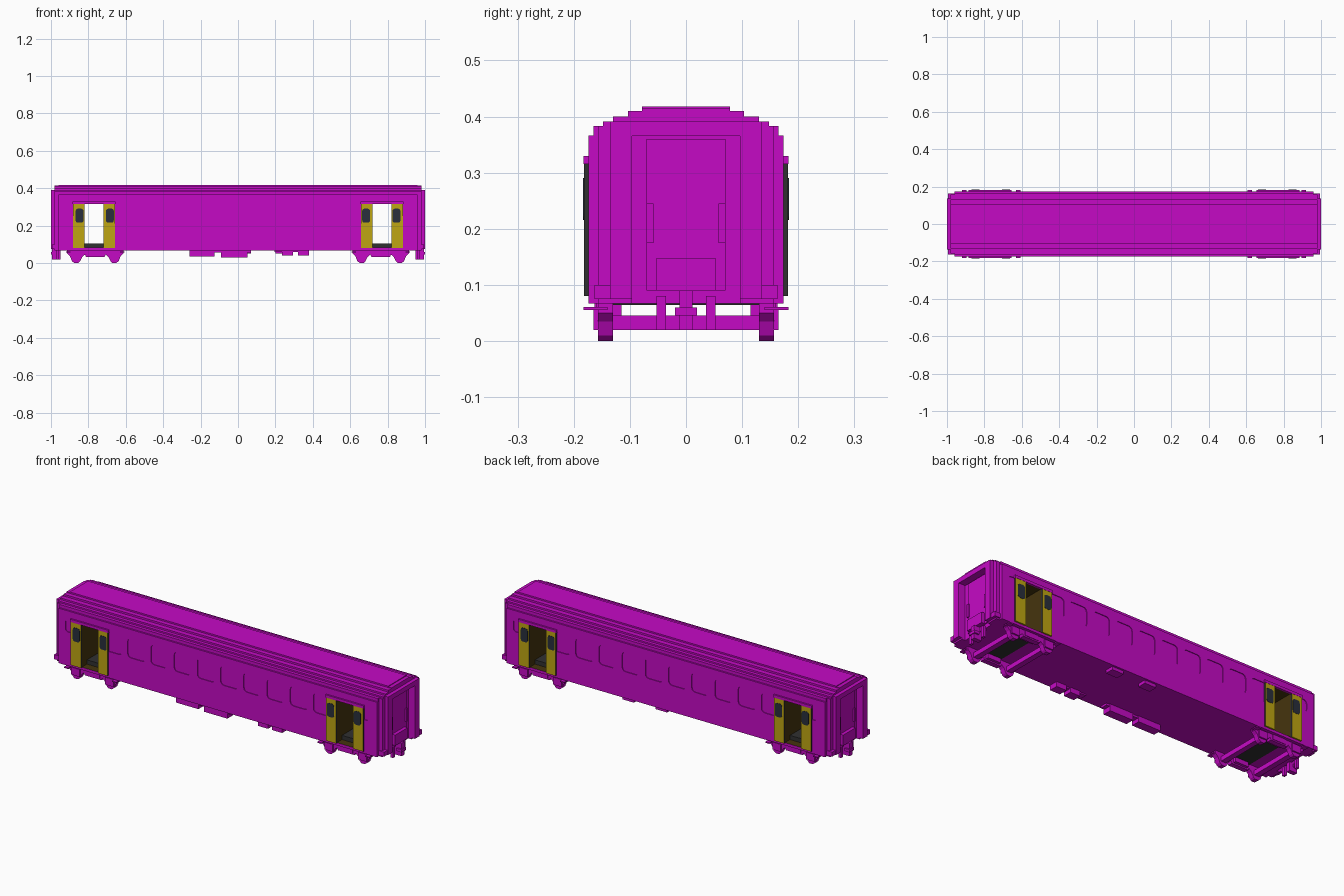
import bpy, bmesh
from math import cos, sin, pi

cube = bpy.data.objects.get("Cube")
if cube:
    bpy.data.objects.remove(cube, do_unlink=True)


def material(name, rgb):
    m = bpy.data.materials.new(name)
    m.use_nodes = True
    m.diffuse_color = (*rgb, 1)
    m.node_tree.nodes["Principled BSDF"].inputs["Base Color"].default_value = (*rgb, 1)
    return m


PURPLE = material("bright purple", (0.56, 0.003, 0.56))
YELLOW = material("door yellow", (0.52, 0.38, 0.006))
GLASS = material("slate glass", (0.022, 0.028, 0.045))
DARK = material("dark grey", (0.03, 0.03, 0.03))
BROWN = material("dark brown", (0.06, 0.035, 0.004))


def add_prism(bm, outline, lo, hi, axis):
    """Extrude an outline along x (outline is y,z) or along y (outline is x,z)."""
    def at(p, d):
        return (d, p[0], p[1]) if axis == "x" else (p[0], d, p[1])
    a = [bm.verts.new(at(p, lo)) for p in outline]
    b = [bm.verts.new(at(p, hi)) for p in outline]
    bm.faces.new(a)
    bm.faces.new(b[::-1])
    for i in range(len(a)):
        j = (i + 1) % len(a)
        bm.faces.new((a[i], b[i], b[j], a[j]))


def finish(name, bm, mats):
    bmesh.ops.recalc_face_normals(bm, faces=bm.faces)
    me = bpy.data.meshes.new(name)
    bm.to_mesh(me)
    bm.free()
    for m in mats:
        me.materials.append(m)
    ob = bpy.data.objects.new(name, me)
    bpy.context.collection.objects.link(ob)
    return ob


def prism(name, outline, lo, hi, axis, *mats):
    bm = bmesh.new()
    add_prism(bm, outline, lo, hi, axis)
    return finish(name, bm, mats)


def rect(u0, u1, v0, v1):
    return [(u0, v0), (u1, v0), (u1, v1), (u0, v1)]


def box(name, x0, x1, y0, y1, z0, z1, mat=PURPLE):
    return prism(name, rect(y0, y1, z0, z1), x0, x1, "x", mat)


def rounded(cx, cz, w, h, r):
    """Rounded rectangle outline."""
    pts = []
    for k, (sx, sz) in enumerate([(1, 1), (-1, 1), (-1, -1), (1, -1)]):
        for i in range(4):
            a = (k + i / 3) * pi / 2
            pts.append((cx + sx * (w / 2 - r) + r * cos(a),
                        cz + sz * (h / 2 - r) + r * sin(a)))
    return pts


# Stepped roof cross-section: (half width, top height) from the wall upwards
STEPS = [(0.174, 0.366), (0.165, 0.383), (0.148, 0.391),
         (0.13, 0.40), (0.103, 0.41), (0.078, 0.418)]


def section(limit, top, base, notch=None):
    """Symmetric stepped outline, optionally with an open doorway from below."""
    half, z = [], base
    for w, h in STEPS:
        w, h = min(w, limit), min(h, top)
        half += [(w, z), (w, h)]
        z = h
        if h == top:
            break
    half = [p for i, p in enumerate(half) if i == 0 or p != half[i - 1]]
    pts = half + [(-y, z) for y, z in reversed(half)]
    if notch:
        w, h = notch
        pts += [(-w, base), (-w, h), (w, h), (w, base)]
    return pts


# Body shell with recessed windows and doorways through both sides
DOOR_IN, DOOR_OUT = 0.718, 0.82
body = prism("body", section(0.174, 0.418, 0.067), -0.96, 0.96, "x", PURPLE, BROWN)
bm = bmesh.new()
for s in (-1, 1):
    for i in range(10):
        add_prism(bm, rounded(-0.63 + 0.14 * i, 0.264, 0.107, 0.106, 0.02),
                  s * 0.17, s * 0.2, "y")
    for sx in (-1, 1):
        add_prism(bm, rounded(sx * 0.872, 0.284, 0.095, 0.066, 0.018),
                  s * 0.17, s * 0.2, "y")
for sx in (-1, 1):
    x0, x1 = sorted((sx * DOOR_IN, sx * DOOR_OUT))
    add_prism(bm, rect(x0, x1, 0.082, 0.318), -0.25, 0.25, "y")
cutter = finish("opening_cutter", bm, [PURPLE])
cutter.hide_render = True
mod = body.modifiers.new("openings", "BOOLEAN")
mod.operation = "DIFFERENCE"
mod.solver = "EXACT"
mod.object = cutter
bpy.context.view_layer.objects.active = body
bpy.ops.object.modifier_apply(modifier=mod.name)
bpy.data.objects.remove(cutter, do_unlink=True)
for f in body.data.polygons:
    c = f.center
    inside = DOOR_IN - 0.001 < abs(c.x) < DOOR_OUT + 0.001 and abs(c.y) < 0.1
    f.material_index = 1 if inside and 0.081 < c.z < 0.32 else 0

# Sliding doors and vestibules
for sx in (-1, 1):
    x0, x1 = sorted((sx * DOOR_IN, sx * DOOR_OUT))
    box("vestibule_floor", x0, x1, -0.13, 0.13, 0.064, 0.105, DARK)
    for sy in (-1, 1):
        for lo, hi, wx in ((0.658, DOOR_IN, 0.685), (DOOR_OUT, 0.882, 0.847)):
            leaf = prism("door_leaf", rect(sx * lo, sx * hi, 0.08, 0.315),
                         sy * 0.172, sy * 0.182, "y", YELLOW, DARK)
            for f in leaf.data.polygons:
                f.material_index = int(abs(f.normal.x) > 0.9)
            prism("door_window", rounded(sx * wx, 0.253, 0.042, 0.075, 0.012),
                  sy * 0.18, sy * 0.1835, "y", GLASS)
        a, b = sorted((sx * 0.655, sx * 0.885))
        box("door_header", a, b, sy * 0.172, sy * 0.183, 0.315, 0.33)

# Ends: stepped frames around a recessed doorway
for sx in (-1, 1):
    def end_box(name, x0, x1, y0, y1, z0, z1):
        return box(name, sx * x0, sx * x1, y0, y1, z0, z1)

    prism("end_frame", section(0.157, 0.414, 0.067, (0.096, 0.365)),
          sx * 0.955, sx * 0.98, "x", PURPLE)
    prism("gangway_frame", section(0.135, 0.391, 0.075, (0.096, 0.365)),
          sx * 0.979, sx * 1.0, "x", PURPLE)
    end_box("end_door", 0.955, 0.966, -0.07, 0.07, 0.09, 0.36)
    end_box("end_step", 0.955, 0.985, -0.053, 0.053, 0.09, 0.148)
    end_box("coupler", 0.95, 0.995, -0.012, 0.012, 0.02, 0.09)
    end_box("coupler_head", 0.97, 1.0, -0.02, 0.02, 0.045, 0.06)
    for sy in (-1, 1):
        end_box("end_door_handle", 0.96, 0.974, sy * 0.058, sy * 0.07, 0.175, 0.245)
        end_box("end_hose", 0.958, 0.972, sy * 0.036, sy * 0.053, 0.02, 0.08)
        end_box("end_sill_corner", 0.955, 0.995, sy * 0.105, sy * 0.163, 0.075, 0.1)

# Bogies
BOGIE_X = 0.763
half = [(0.0, 0.033), (0.05, 0.033), (0.055, 0.045), (0.07, 0.032), (0.082, 0.008),
        (0.092, 0.0), (0.112, 0.0), (0.125, 0.01), (0.135, 0.035), (0.15, 0.05),
        (0.15, 0.07)]
frame = half + [(-x, z) for x, z in reversed(half[1:])]
for sx in (-1, 1):
    c = sx * BOGIE_X
    for sy in (-1, 1):
        prism("bogie_side_frame", [(c + x, z) for x, z in frame],
              sy * 0.13, sy * 0.157, "y", PURPLE)
        box("bogie_spring", c - 0.04, c + 0.04, sy * 0.115, sy * 0.16, 0.04, 0.068)
        for d in (-1, 1):
            a = c + d * 0.102
            box("axle_box", a - 0.025, a + 0.025, sy * 0.15, sy * 0.165, 0.02, 0.06)
            box("bogie_lip", a + d * 0.03, a + d * 0.055, sy * 0.14, sy * 0.183,
                0.055, 0.061)
    for d in (-1, 1):
        a = c + d * 0.102
        box("bogie_cross_beam", a - 0.015, a + 0.015, -0.135, 0.135, 0.02, 0.045)

# Underfloor equipment: (x start, x end, side, bottom)
for x0, x1, sy, z in [(-0.26, -0.125, -1, 0.035), (-0.09, 0.05, -1, 0.03),
                      (0.235, 0.295, -1, 0.04), (0.32, 0.38, -1, 0.04),
                      (0.2, 0.27, 1, 0.05), (0.0, 0.07, 1, 0.05)]:
    box("equipment_box", x0, x1, sy * 0.115, sy * 0.163, z, 0.07)
box("equipment_rail", -0.26, 0.07, -0.16, -0.12, 0.056, 0.07)
box("equipment_rail", 0.195, 0.38, -0.16, -0.12, 0.06, 0.07)
